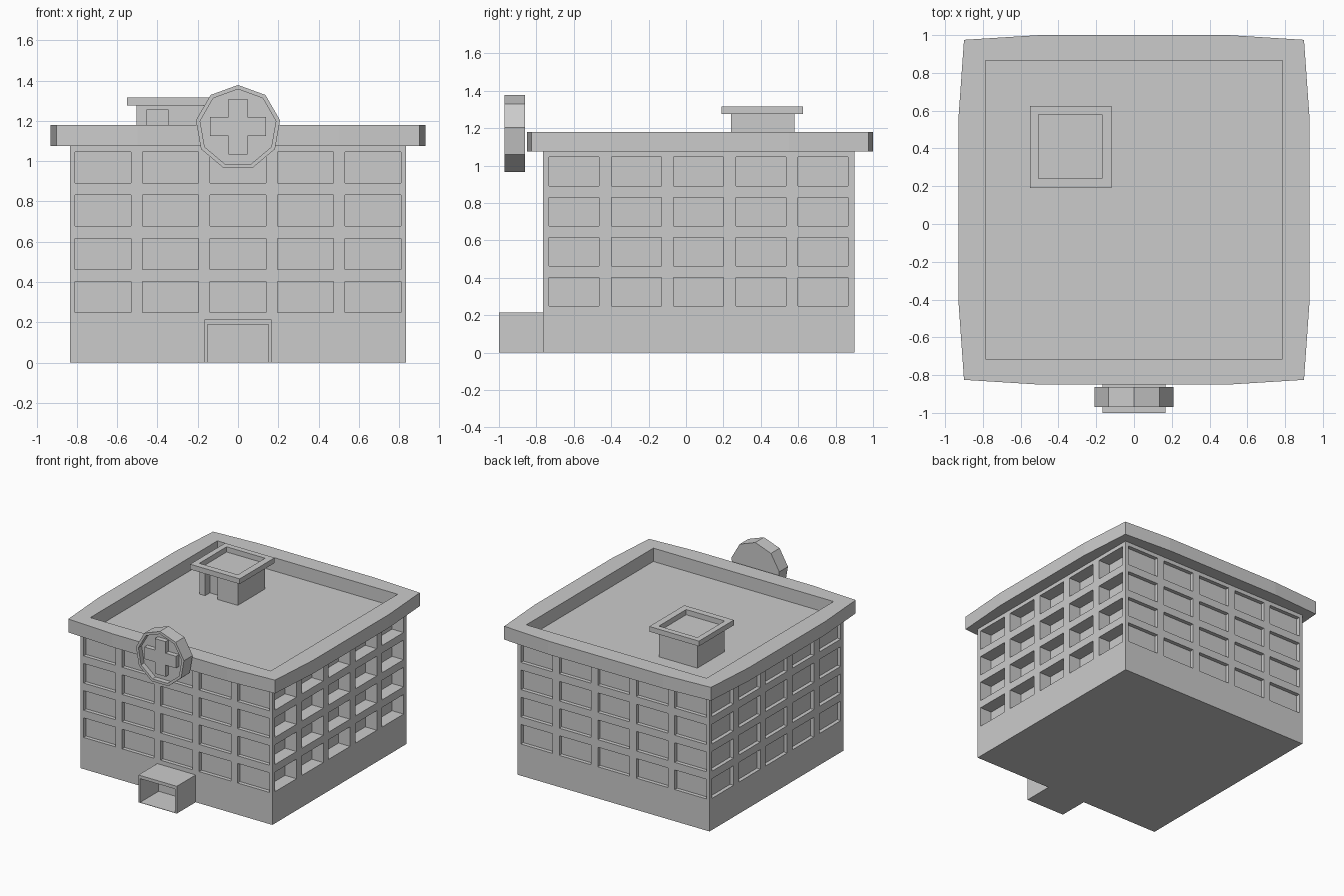
import bpy, bmesh, math
from mathutils import Vector

if "Cube" in bpy.data.objects:
    bpy.data.objects.remove(bpy.data.objects["Cube"])

grey = bpy.data.materials.new("plain grey")
grey.diffuse_color = (0.6, 0.6, 0.6, 1)
grey.use_nodes = True
grey.node_tree.nodes["Principled BSDF"].inputs["Base Color"].default_value = grey.diffuse_color
Z = Vector((0, 0, 1))


def finish(name, bm):
    mesh = bpy.data.meshes.new(name)
    bm.to_mesh(mesh)
    bm.free()
    mesh.materials.append(grey)
    obj = bpy.data.objects.new(name, mesh)
    bpy.context.collection.objects.link(obj)
    return obj


def quad(bm, pts):
    bm.faces.new([bm.verts.new(p) for p in pts])


def wall(bm, origin, u, us, vs, depth):
    """Wall cut into a grid; cells with odd row and column sink in by depth."""
    inward = Z.cross(u) * depth
    for i in range(len(us) - 1):
        for j in range(len(vs) - 1):
            if us[i + 1] - us[i] < 1e-5 or vs[j + 1] - vs[j] < 1e-5:
                continue
            c = [origin + u * a + Z * b for a, b in
                 ((us[i], vs[j]), (us[i + 1], vs[j]), (us[i + 1], vs[j + 1]), (us[i], vs[j + 1]))]
            if i % 2 and j % 2:
                d = [p + inward for p in c]
                quad(bm, d)
                for k in range(4):
                    m = (k + 1) % 4
                    quad(bm, (c[k], c[m], d[m], d[k]))
            else:
                quad(bm, c)


def block(name, x0, x1, y0, y1, z0, z1, cuts):
    """Box whose sides may have recesses: cuts[side] = (u cuts, v cuts, depth)."""
    bm = bmesh.new()
    sides = {"front": ((x0, y0), (1, 0), x1 - x0), "right": ((x1, y0), (0, 1), y1 - y0),
             "back": ((x1, y1), (-1, 0), x1 - x0), "left": ((x0, y1), (0, -1), y1 - y0)}
    for side, (o, u, length) in sides.items():
        us, vs, depth = cuts.get(side, ([], [], 0))
        wall(bm, Vector((*o, z0)), Vector((*u, 0)), [0, *us, length], [0, *vs, z1 - z0], depth)
    quad(bm, [(x0, y0, z1), (x1, y0, z1), (x1, y1, z1), (x0, y1, z1)])
    quad(bm, [(x0, y1, z0), (x1, y1, z0), (x1, y0, z0), (x0, y0, z0)])
    return finish(name, bm)


def loft(name, loops, ring=False):
    """Skin consecutive loops; close into a ring or cap both ends."""
    bm = bmesh.new()
    rows = [[bm.verts.new(p) for p in lp] for lp in loops]
    n = len(rows[0])
    pairs = list(zip(rows, rows[1:])) + ([(rows[-1], rows[0])] if ring else [])
    for a, b in pairs:
        for k in range(n):
            m = (k + 1) % n
            bm.faces.new((a[k], a[m], b[m], b[k]))
    if not ring:
        bm.faces.new(rows[0])
        bm.faces.new(rows[-1])
    bmesh.ops.recalc_face_normals(bm, faces=bm.faces)
    return finish(name, bm)


def rim(name, outer, inner, z0, z1):
    lift = lambda pts, z: [(x, y, z) for x, y in pts]
    loft(name, [lift(inner, z0), lift(outer, z0), lift(outer, z1), lift(inner, z1)], True)


def rect(x0, x1, y0, y1):
    return [(x0, y0), (x1, y0), (x1, y1), (x0, y1)]


# main body with five columns and four rows of windows on each side
def columns(length, pitch, width):
    return [length / 2 + pitch * k + s * width / 2 for k in range(-2, 3) for s in (-1, 1)]


rows = [0.326 + 0.214 * k + s * 0.077 for k in range(4) for s in (-1, 1)]
wide, deep = columns(1.67, 0.335, 0.276), columns(1.665, 0.333, 0.267)
block("main_building", -0.835, 0.835, -0.765, 0.9, 0, 1.075, {
    "front": (wide, rows, 0.03), "back": (wide, rows, 0.03),
    "left": (deep, rows, 0.03), "right": (deep, rows, 0.1)})

# roof parapet with slightly bowed outline
cy = 0.075
quarter_out = [(-0.9, -0.9), (-0.5, -0.925), (0.5, -0.925), (0.9, -0.9), (0.93, -0.475), (0.93, 0.475)]
quarter_in = [(-0.785, -0.79), (-0.5, -0.79), (0.5, -0.79), (0.785, -0.79), (0.785, -0.475), (0.785, 0.475)]
both = lambda half: [(s * x, s * y + cy) for s in (1, -1) for x, y in half]
rim("roof_parapet", both(quarter_out), both(quarter_in), 1.075, 1.18)

# rooftop stair house with door and rim
block("stair_house", -0.505, -0.17, 0.24, 0.58, 1.075, 1.276,
      {"front": ([0.05, 0.16], [0, 0.18], 0.06)})
rim("stair_house_rim", rect(-0.55, -0.118, 0.19, 0.625), rect(-0.505, -0.17, 0.24, 0.58), 1.276, 1.317)

# open entrance porch
block("entrance_porch", -0.167, 0.167, -1.0, -0.765, 0, 0.215,
      {"front": ([0.015, 0.319], [0.003, 0.19], 0.23)})

# nine-sided sign with a recessed face
def nonagon(r, y):
    return [(r * math.cos(math.radians(90 + 40 * k)), y, 1.166 + r * math.sin(math.radians(90 + 40 * k)))
            for k in range(9)]


loft("round_sign", [nonagon(0.212, -0.862), nonagon(0.212, -0.97), nonagon(0.191, -0.97), nonagon(0.191, -0.93)])

# raised cross inside the sign
a, b = 0.047, 0.138
arm = [(a, b), (a, a), (b, a)]
outline = []
for k in range(4):
    c, s = round(math.cos(k * math.pi / 2)), round(math.sin(k * math.pi / 2))
    outline += [(c * x + s * z, -s * x + c * z) for x, z in arm]
loft("sign_cross", [[(x, y, 1.171 + z) for x, z in outline] for y in (-0.925, -0.968)])
